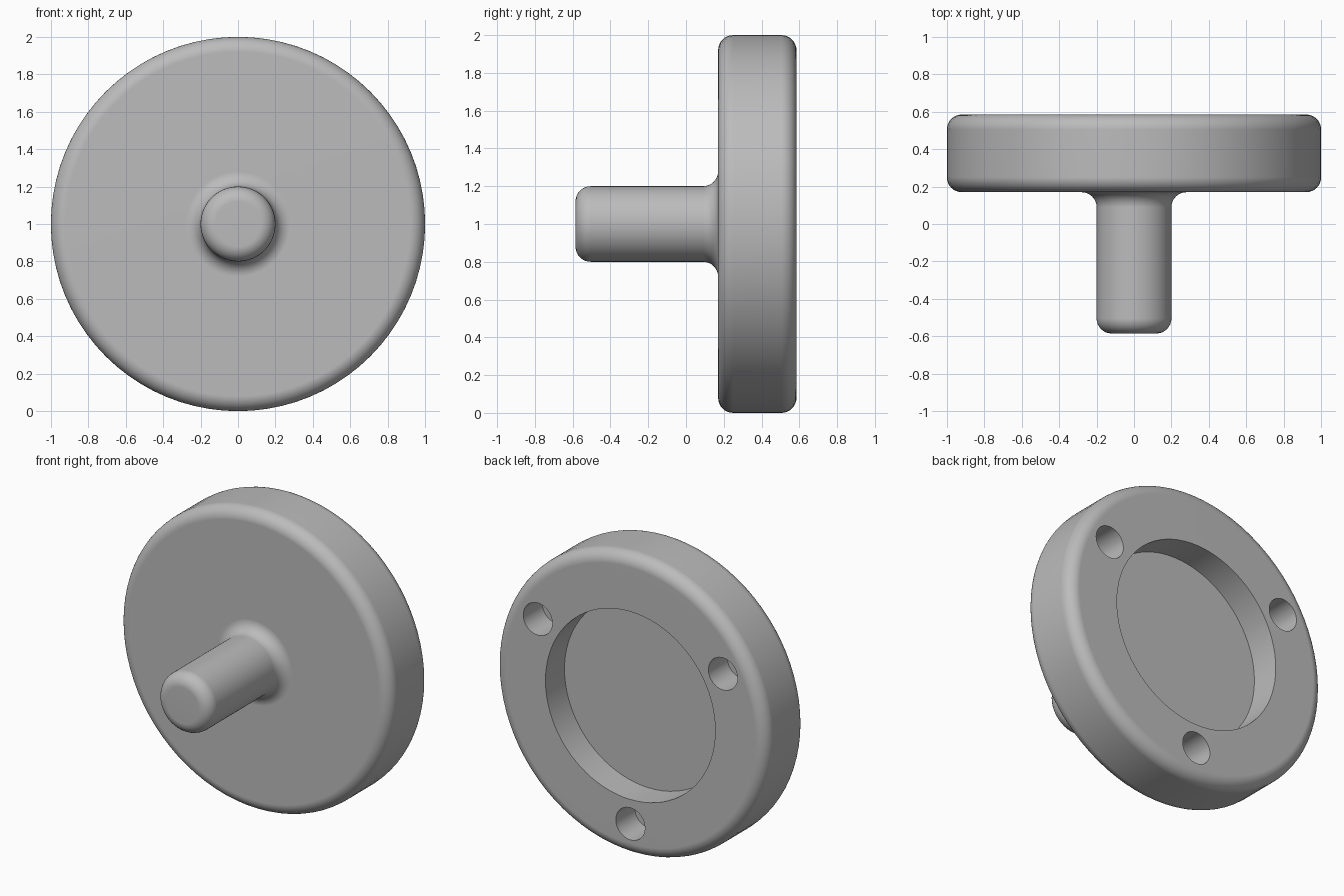
import bpy, bmesh
from math import sin, cos, pi, radians
from mathutils import Vector, Matrix

cube = bpy.data.objects.get("Cube")
if cube:
    bpy.data.objects.remove(cube, do_unlink=True)

CENTRE = Vector((0, 0, 1))
FRONT, FACE, BACK = -0.585, 0.17, 0.585   # depths along y
DISC_R, SHAFT_R, RECESS_R = 1.0, 0.2, 0.625
ROUND, DEPTH = 0.08, 0.2
HOLE_R, HOLE_RING = 0.107, 0.787

grey = bpy.data.materials.new("plain grey")
grey.use_nodes = True
colour = (0.5, 0.5, 0.5, 1)
grey.diffuse_color = colour
grey.node_tree.nodes["Principled BSDF"].inputs["Base Color"].default_value = colour


def arc(r, y, start, end, steps=8):
    """Quarter round about (r, y), angles in degrees."""
    angles = [radians(start + (end - start) * i / steps) for i in range(steps + 1)]
    return [(r + ROUND * cos(a), y + ROUND * sin(a)) for a in angles]


def add_object(name, bm):
    mesh = bpy.data.meshes.new(name)
    bm.to_mesh(mesh)
    bm.free()
    mesh.materials.append(grey)
    obj = bpy.data.objects.new(name, mesh)
    bpy.context.collection.objects.link(obj)
    return obj


def lathe(name, profile, segments):
    """Turn a (radius, y) profile around the y axis."""
    bm = bmesh.new()
    verts = [bm.verts.new((r, y, 0)) for r, y in profile]
    edges = [bm.edges.new(pair) for pair in zip(verts, verts[1:])]
    bmesh.ops.spin(bm, geom=verts + edges, cent=(0, 0, 0), axis=(0, 1, 0),
                   angle=2 * pi, steps=segments, use_merge=False)
    bmesh.ops.remove_doubles(bm, verts=bm.verts, dist=1e-4)
    bmesh.ops.recalc_face_normals(bm, faces=bm.faces)
    obj = add_object(name, bm)
    obj.location = CENTRE
    return obj


# Shaft, root fillet, rounded disc and back recess in one turned body
profile = [(0, FRONT)]
profile += arc(SHAFT_R - ROUND, FRONT + ROUND, -90, 0)
profile += arc(SHAFT_R + ROUND, FACE - ROUND, 180, 90)
profile += arc(DISC_R - ROUND, FACE + ROUND, -90, 0)
profile += arc(DISC_R - ROUND, BACK - ROUND, 0, 90)
profile += [(RECESS_R, BACK), (RECESS_R, BACK - DEPTH), (0, BACK - DEPTH)]
body = lathe("disc_with_shaft", profile, 80)

# Three blind screw holes in the back face
bm = bmesh.new()
for degrees in (30, 150, 270):
    a = radians(degrees)
    place = Matrix.Translation((HOLE_RING * cos(a), BACK, HOLE_RING * sin(a)))
    bmesh.ops.create_cone(bm, cap_ends=True, segments=40, radius1=HOLE_R,
                          radius2=HOLE_R, depth=2 * DEPTH,
                          matrix=place @ Matrix.Rotation(pi / 2, 4, 'X'))
cutter = add_object("hole_cutter", bm)
cutter.location = CENTRE
cutter.hide_render = True

cut = body.modifiers.new("holes", 'BOOLEAN')
cut.operation = 'DIFFERENCE'
cut.solver = 'EXACT'
cut.object = cutter

bpy.ops.object.select_all(action='DESELECT')
body.select_set(True)
bpy.context.view_layer.objects.active = body
bpy.context.view_layer.update()
bpy.ops.object.modifier_apply(modifier=cut.name)
bpy.data.objects.remove(cutter, do_unlink=True)

# Smooth rounds with crisp rims and flat faces
bpy.ops.object.shade_smooth_by_angle(angle=radians(30))
weighted = body.modifiers.new("flat_face_normals", 'WEIGHTED_NORMAL')
weighted.keep_sharp = True
